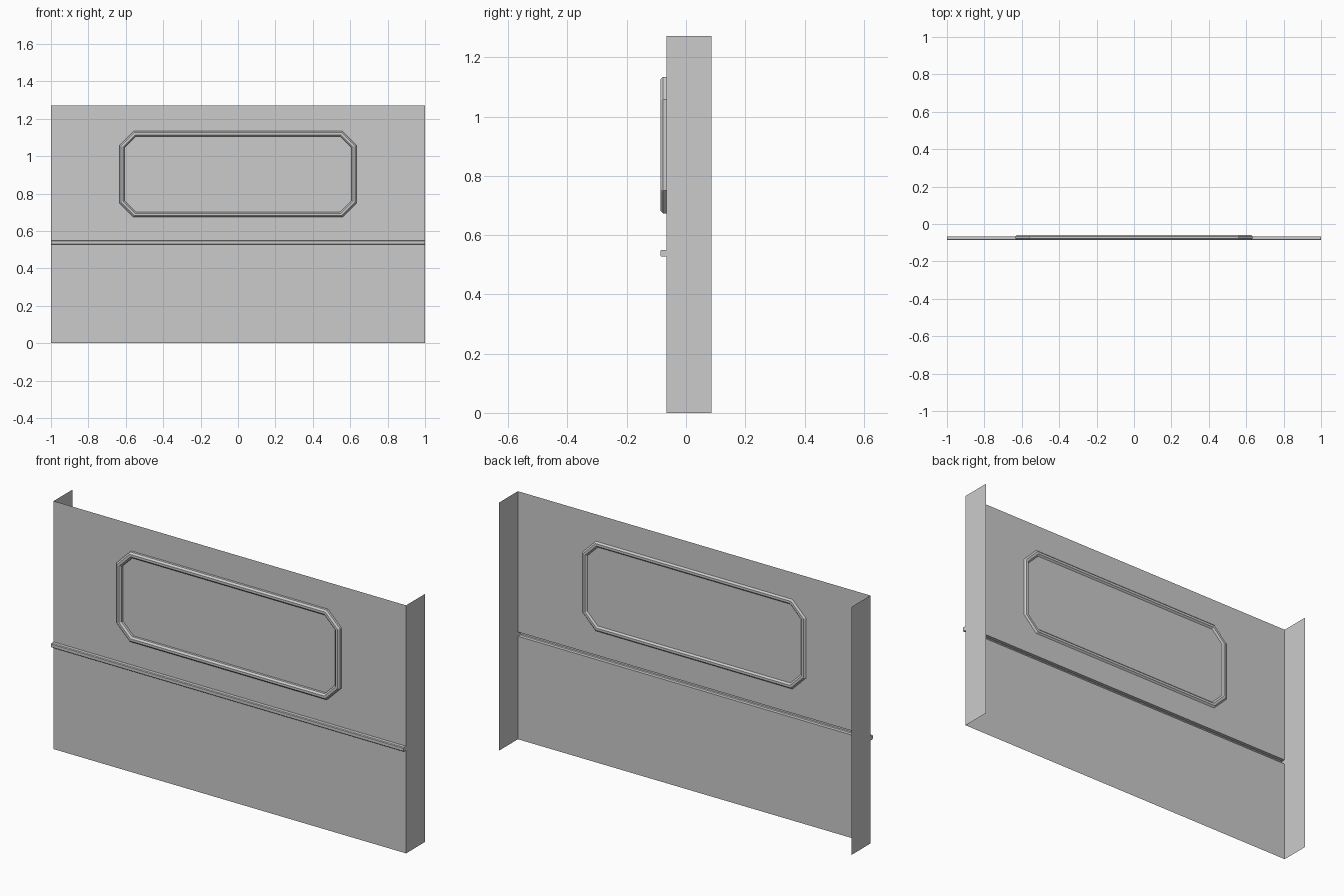
import bpy, math

if "Cube" in bpy.data.objects:
    bpy.data.objects.remove(bpy.data.objects["Cube"])

FRONT, BACK, TOP = -0.066, 0.0865, 1.272


def make(name, verts, faces):
    mesh = bpy.data.meshes.new(name)
    mesh.from_pydata(verts, [], faces)
    mesh.update()
    obj = bpy.data.objects.new(name, mesh)
    bpy.context.collection.objects.link(obj)
    return obj


# Thin sheet with the rail pressed out of it: (y, z) profile swept along x
rail = [(FRONT, 0.528), (-0.083, 0.528), (-0.0865, 0.5315),
        (-0.0865, 0.5465), (-0.083, 0.55), (FRONT, 0.55)]
profile = [(FRONT, 0)] + rail + [(FRONT, TOP)]
n = len(profile)
verts = [(x, y, z) for x in (-1, 1) for y, z in profile]
faces = [(i, i + n, i + n + 1, i + 1) for i in range(n - 1)]
# Small end caps of the rail
faces += [tuple(range(1, 7)), tuple(n + i for i in range(6, 0, -1))]
make("wall_panel", verts, faces)

# Side flanges turning back from the sheet
for side, x in (("left", -1), ("right", 1)):
    quad = [(x, FRONT, 0), (x, BACK, 0), (x, BACK, TOP), (x, FRONT, TOP)]
    make(side + "_flange", quad, [(0, 1, 2, 3) if x > 0 else (3, 2, 1, 0)])


# Octagonal moulding frame: cut-corner rectangle, mitred tube section
def cut_rectangle(w, h, c):
    return [(w, h - c), (w - c, h), (c - w, h), (-w, h - c),
            (-w, c - h), (c - w, -h), (w - c, -h), (w, c - h)]


SIDES, R, CY, CZ = 8, 0.0155, -0.0722, 0.904
verts = []
for k in range(SIDES):
    a = 2 * math.pi * (k + 0.5) / SIDES
    d, y = R * math.cos(a), CY + R * math.sin(a)
    ring = cut_rectangle(0.62 + d, 0.216 + d, 0.068 + d * (2 - math.sqrt(2)))
    verts += [(x, y, CZ + z) for x, z in ring]
faces = []
for k in range(SIDES):
    for i in range(8):
        a, b = k * 8, (k + 1) % SIDES * 8
        j = (i + 1) % 8
        faces.append((a + i, b + i, b + j, a + j))
make("moulding_frame", verts, faces)
